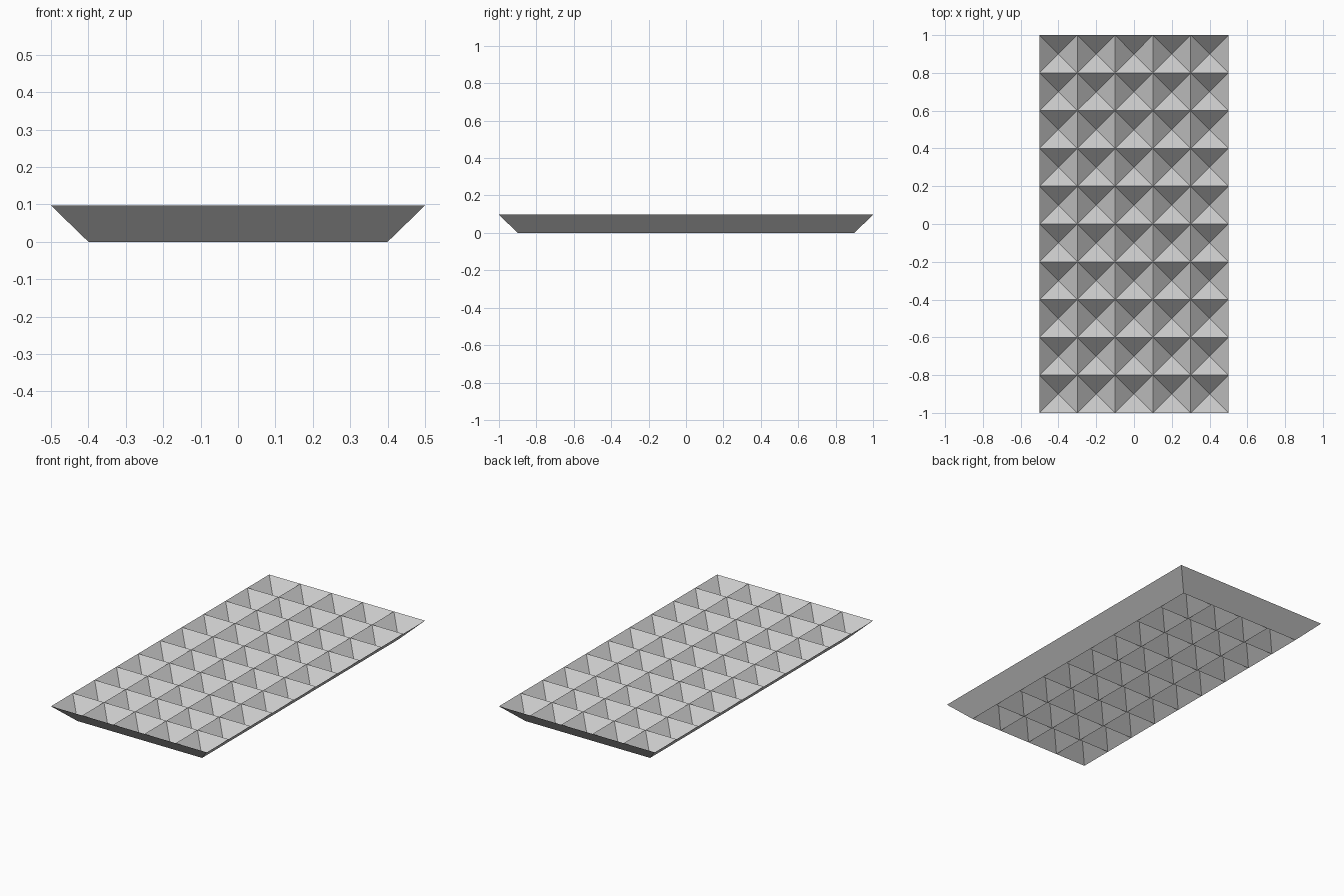
import bpy
import bmesh

cube = bpy.data.objects.get("Cube")
if cube:
    bpy.data.objects.remove(cube)

COLS, ROWS = 5, 10
CELL = 0.2
HEIGHT = 0.097

# One plain grey for the whole panel
grey = bpy.data.materials.new("plain grey")
grey.use_nodes = True
colour = (0.6, 0.6, 0.6, 1)
grey.diffuse_color = colour
grey.node_tree.nodes["Principled BSDF"].inputs["Base Color"].default_value = colour

bm = bmesh.new()


def point_grid(cols, rows, z):
    """Centred grid of points, cols by rows cells."""
    return [[bm.verts.new(((i - cols / 2) * CELL, (j - rows / 2) * CELL, z))
             for j in range(rows + 1)] for i in range(cols + 1)]


def pyramids(base, tips, cols, rows, offset, flip):
    """Four triangles from each grid square to its tip."""
    for i in range(cols):
        for j in range(rows):
            ring = [base[i][j], base[i + 1][j], base[i + 1][j + 1], base[i][j + 1]]
            tip = tips[i + offset][j + offset]
            for k in range(4):
                tri = [ring[k], ring[(k + 1) % 4], tip]
                bm.faces.new(tri[::-1] if flip else tri)


top = point_grid(COLS, ROWS, HEIGHT)
low = point_grid(COLS - 1, ROWS - 1, 0)

# Square pits above, and hollow pyramids below set half a cell over
pyramids(top, low, COLS, ROWS, 0, False)
pyramids(low, top, COLS - 1, ROWS - 1, 1, True)

# Triangles closing the sloping rims between the outer pits
for i in range(COLS - 1):
    bm.faces.new((low[i + 1][0], top[i + 1][0], low[i][0]))
    bm.faces.new((low[i][-1], top[i + 1][-1], low[i + 1][-1]))
for j in range(ROWS - 1):
    bm.faces.new((low[0][j], top[0][j + 1], low[0][j + 1]))
    bm.faces.new((low[-1][j + 1], top[-1][j + 1], low[-1][j]))

mesh = bpy.data.meshes.new("truss_panel")
bm.to_mesh(mesh)
bm.free()
mesh.materials.append(grey)
panel = bpy.data.objects.new("truss_panel", mesh)
bpy.context.collection.objects.link(panel)
